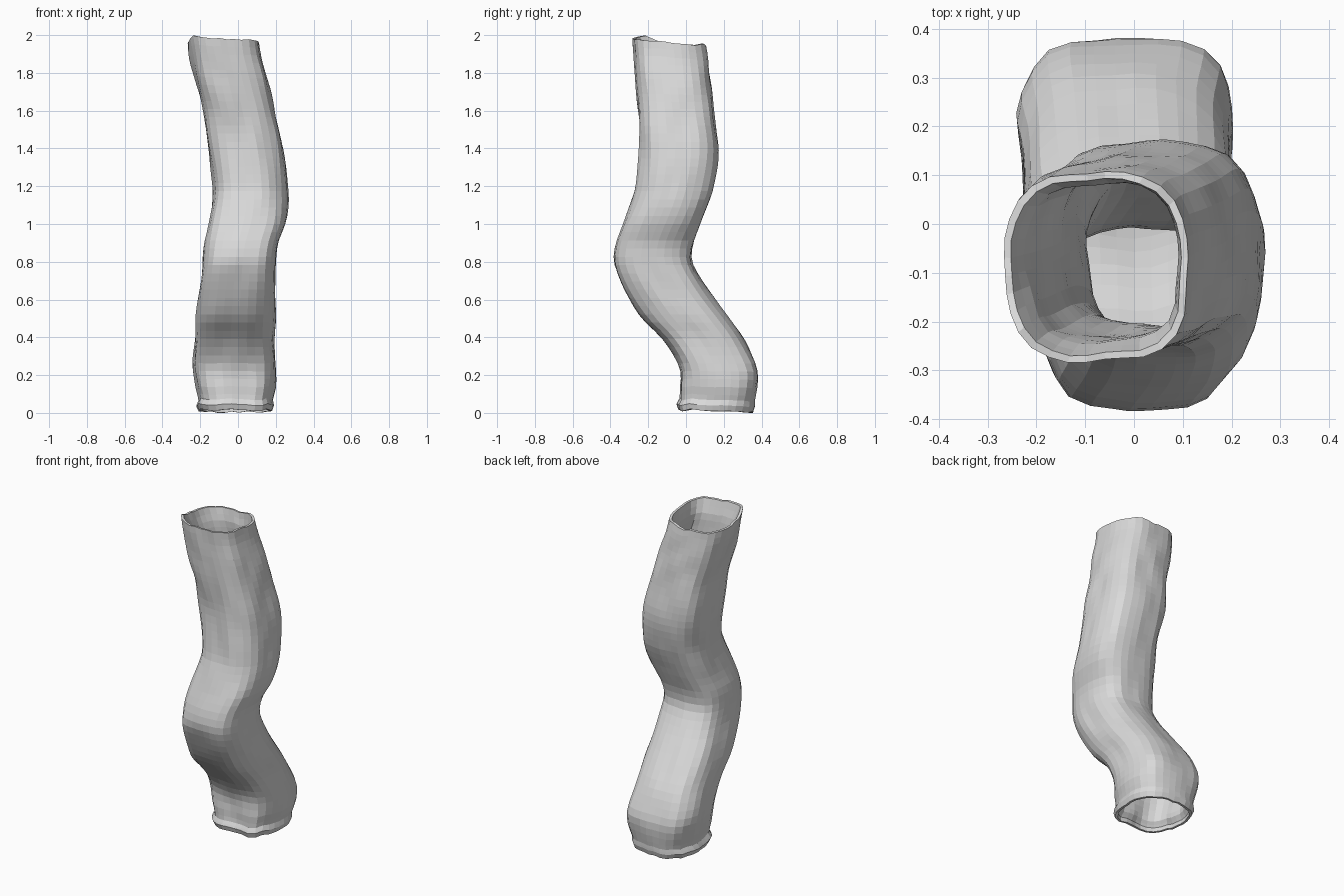
import bpy, bmesh, math
from mathutils import Vector, noise

if "Cube" in bpy.data.objects:
    bpy.data.objects.remove(bpy.data.objects["Cube"])

# Outer limits of the tube by height: z, x min, x max, y min, y max
PROFILE = [
    (0.00, -.205, .180, -.035, .355), (0.03, -.218, .188, -.045, .365),
    (0.06, -.205, .180, -.030, .365), (0.12, -.218, .195, -.030, .375),
    (0.22, -.235, .203, -.030, .380), (0.30, -.235, .200, -.060, .352),
    (0.40, -.225, .190, -.130, .302), (0.50, -.220, .192, -.228, .232),
    (0.60, -.212, .195, -.297, .155), (0.70, -.200, .197, -.350, .085),
    (0.80, -.187, .200, -.382, .032), (0.90, -.178, .215, -.370, .035),
    (1.00, -.155, .250, -.335, .075), (1.10, -.138, .265, -.297, .118),
    (1.20, -.132, .262, -.265, .146), (1.40, -.155, .238, -.245, .173),
    (1.60, -.185, .195, -.250, .147), (1.80, -.230, .152, -.270, .128),
    (1.92, -.253, .120, -.275, .115), (2.00, -.265, .110, -.280, .105),
]
SEGS, RINGS, WALL = 32, 46, 0.036


def limits(z):
    """Smoothly interpolated tube limits at height z."""
    i = 0
    while i < len(PROFILE) - 2 and z > PROFILE[i + 1][0]:
        i += 1
    a, b = PROFILE[i], PROFILE[i + 1]
    p, n = PROFILE[max(i - 1, 0)], PROFILE[min(i + 2, len(PROFILE) - 1)]
    h = b[0] - a[0]
    t = (z - a[0]) / h
    out = []
    for k in range(1, 5):
        m0 = (b[k] - p[k]) / (b[0] - p[0]) * h
        m1 = (n[k] - a[k]) / (n[0] - a[0]) * h
        out.append((2*t**3 - 3*t*t + 1) * a[k] + (t**3 - 2*t*t + t) * m0
                   + (3*t*t - 2*t**3) * b[k] + (t**3 - t*t) * m1)
    return out


def ring(bm, f, inset):
    """One rounded-square ring at height fraction f, with an uneven, lumpy surface."""
    z = 2.0 * f
    x0, x1, y0, y1 = limits(z)
    cx, cy = (x0 + x1) / 2, (y0 + y1) / 2
    verts = []
    for s in range(SEGS):
        a = 2 * math.pi * (s + 0.5) / SEGS
        c, d = math.cos(a), math.sin(a)
        r = (abs(c) ** 3 + abs(d) ** 3) ** (-1 / 3)
        lump = noise.noise(Vector((c * 2, d * 2, z * 5))) * 0.012
        k = -inset + lump
        x = cx + c * r * ((x1 - x0) / 2 + k)
        y = cy + d * r * ((y1 - y0) / 2 + k)
        # slanted ragged rim at the top, with a raised front left corner
        corner = max(0, -(c + d) / 1.414) ** 14
        top = 1.952 - 0.1 * y + 0.02 * corner + 0.016 * noise.noise(Vector((c * 3, d * 3, 7)))
        bottom = max(0, 0.010 + 0.018 * noise.noise(Vector((c * 3, d * 3, 2))) - 0.03 * (y - 0.16))
        w_top, w_bot = max(0, (f - 0.8) / 0.2), max(0, 1 - f / 0.15)
        zz = z + (top - 2.0) * w_top + bottom * w_bot
        verts.append(bm.verts.new((x, y, zz)))
    return verts


# Hollow bent tube: up the outside, over the thin rim, down the inside
bm = bmesh.new()
extra = [0.015, 0.03]          # close rings for the creased foot
fracs = sorted([i / RINGS for i in range(RINGS + 1)] + extra)
loops = [ring(bm, f, 0) for f in fracs]
for f in reversed(fracs):
    edge = min(f, 1 - f) / 0.05
    loops.append(ring(bm, f, 0.014 + (WALL - 0.014) * min(1, edge)))
for i, low in enumerate(loops):
    high = loops[(i + 1) % len(loops)]
    for s in range(SEGS):
        n = (s + 1) % SEGS
        bm.faces.new((low[s], low[n], high[n], high[s]))
bmesh.ops.recalc_face_normals(bm, faces=bm.faces)
mesh = bpy.data.meshes.new("bent_tube")
bm.to_mesh(mesh)
bm.free()
tube = bpy.data.objects.new("bent_tube", mesh)
bpy.context.collection.objects.link(tube)

# Plain light grey
grey = bpy.data.materials.new("light grey")
grey.diffuse_color = (0.7, 0.7, 0.7, 1)
grey.use_nodes = True
grey.node_tree.nodes["Principled BSDF"].inputs["Base Color"].default_value = grey.diffuse_color
mesh.materials.append(grey)
